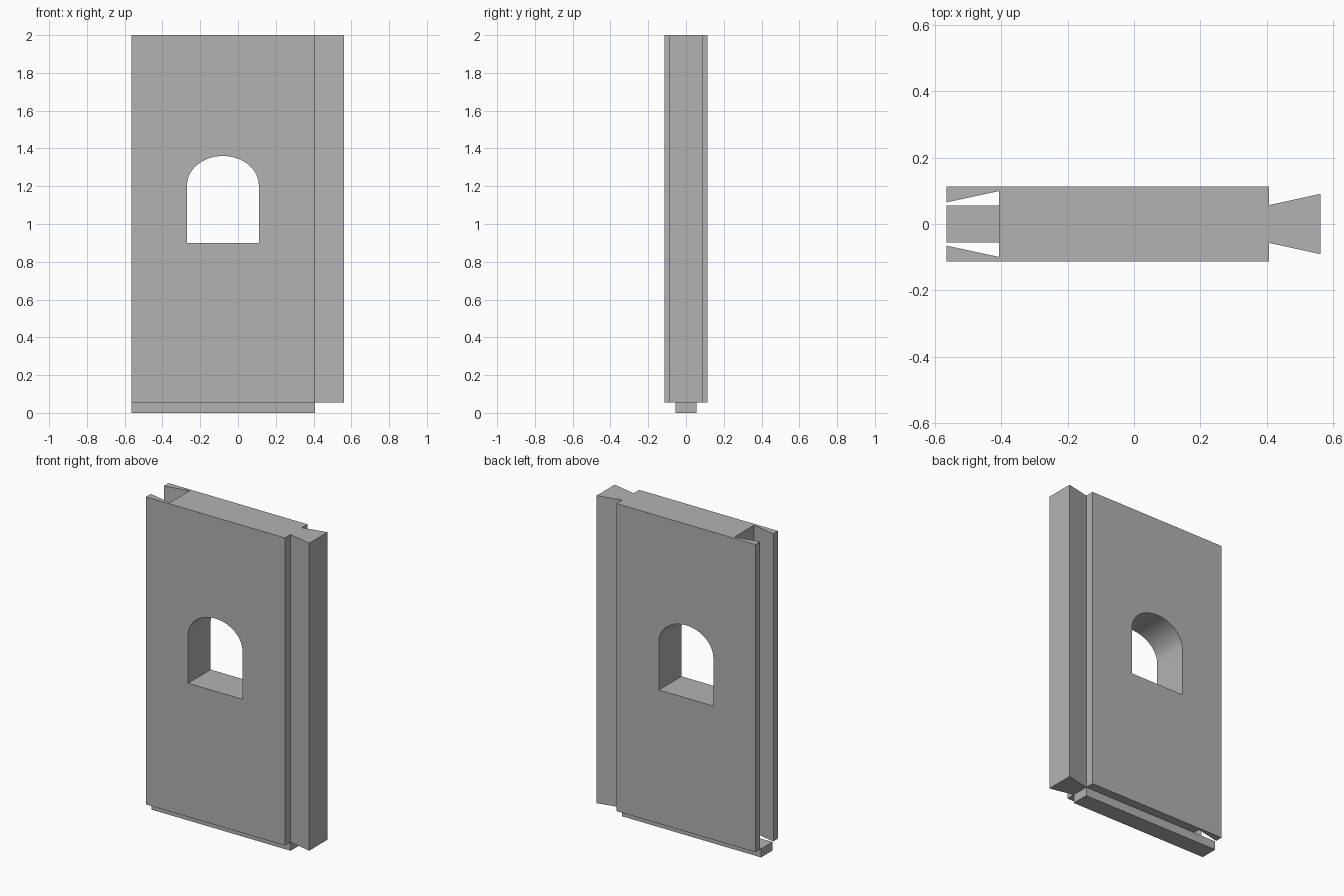
import bpy
import bmesh
import math

cube = bpy.data.objects.get("Cube")
if cube:
    bpy.data.objects.remove(cube, do_unlink=True)

# Single plain grey material
grey = bpy.data.materials.new("plain_grey")
grey.use_nodes = True
COLOUR = (0.448, 0.448, 0.448, 1)
grey.diffuse_color = COLOUR
grey.node_tree.nodes["Principled BSDF"].inputs["Base Color"].default_value = COLOUR

BASE, TOP = 0.055, 2.0
LEFT, JOINT, RIGHT = -0.565, 0.407, 0.562
HALF = 0.113


def prism(name, outline, start, depth):
    """Extrude a closed 3D outline along the depth vector."""
    bm = bmesh.new()
    face = bm.faces.new([bm.verts.new(p) for p in outline])
    moved = bmesh.ops.extrude_face_region(bm, geom=[face])["geom"]
    verts = [v for v in moved if isinstance(v, bmesh.types.BMVert)]
    bmesh.ops.translate(bm, verts=verts, vec=depth)
    bmesh.ops.translate(bm, verts=bm.verts, vec=start)
    bmesh.ops.recalc_face_normals(bm, faces=bm.faces)
    mesh = bpy.data.meshes.new(name)
    bm.to_mesh(mesh)
    bm.free()
    mesh.materials.append(grey)
    obj = bpy.data.objects.new(name, mesh)
    bpy.context.collection.objects.link(obj)
    return obj


# Wall panel: dovetail socket on one edge, dovetail key on the other
side = [(RIGHT, 0.091), (JOINT, 0.057), (JOINT, HALF),
        (LEFT, HALF), (LEFT, 0.065), (-0.407, 0.099)]
plan = side + [(x, -y) for x, y in reversed(side)]
panel = prism("wall_panel", [(x, y, 0) for x, y in plan],
              (0, 0, BASE), (0, 0, TOP - BASE))

# Arched window opening cut through the panel
STEPS = 40
CENTRE, WIDTH, SILL, SPRING, RISE = -0.08, 0.19, 0.9, 1.205, 0.155
arch = [(CENTRE - WIDTH, 0, SILL), (CENTRE + WIDTH, 0, SILL)]
for i in range(STEPS + 1):
    a = math.pi * i / STEPS
    arch.append((CENTRE + WIDTH * math.cos(a), 0, SPRING + RISE * math.sin(a)))
cutter = prism("window_cutter", arch, (0, -0.3, 0), (0, 0.6, 0))
cut = panel.modifiers.new("window_opening", "BOOLEAN")
cut.operation = "DIFFERENCE"
cut.solver = "EXACT"
cut.object = cutter
bpy.context.view_layer.objects.active = panel
panel.select_set(True)
bpy.ops.object.modifier_apply(modifier=cut.name)
bpy.data.objects.remove(cutter, do_unlink=True)

# Smooth the arch while keeping the corners crisp
bpy.ops.object.select_all(action="DESELECT")
panel.select_set(True)
bpy.ops.object.shade_smooth_by_angle(angle=math.radians(30))

# Tongue along the bottom edge
tongue = [(LEFT, -0.056, 0), (JOINT, -0.056, 0), (JOINT, 0.056, 0), (LEFT, 0.056, 0)]
prism("bottom_tongue", tongue, (0, 0, 0), (0, 0, BASE))
